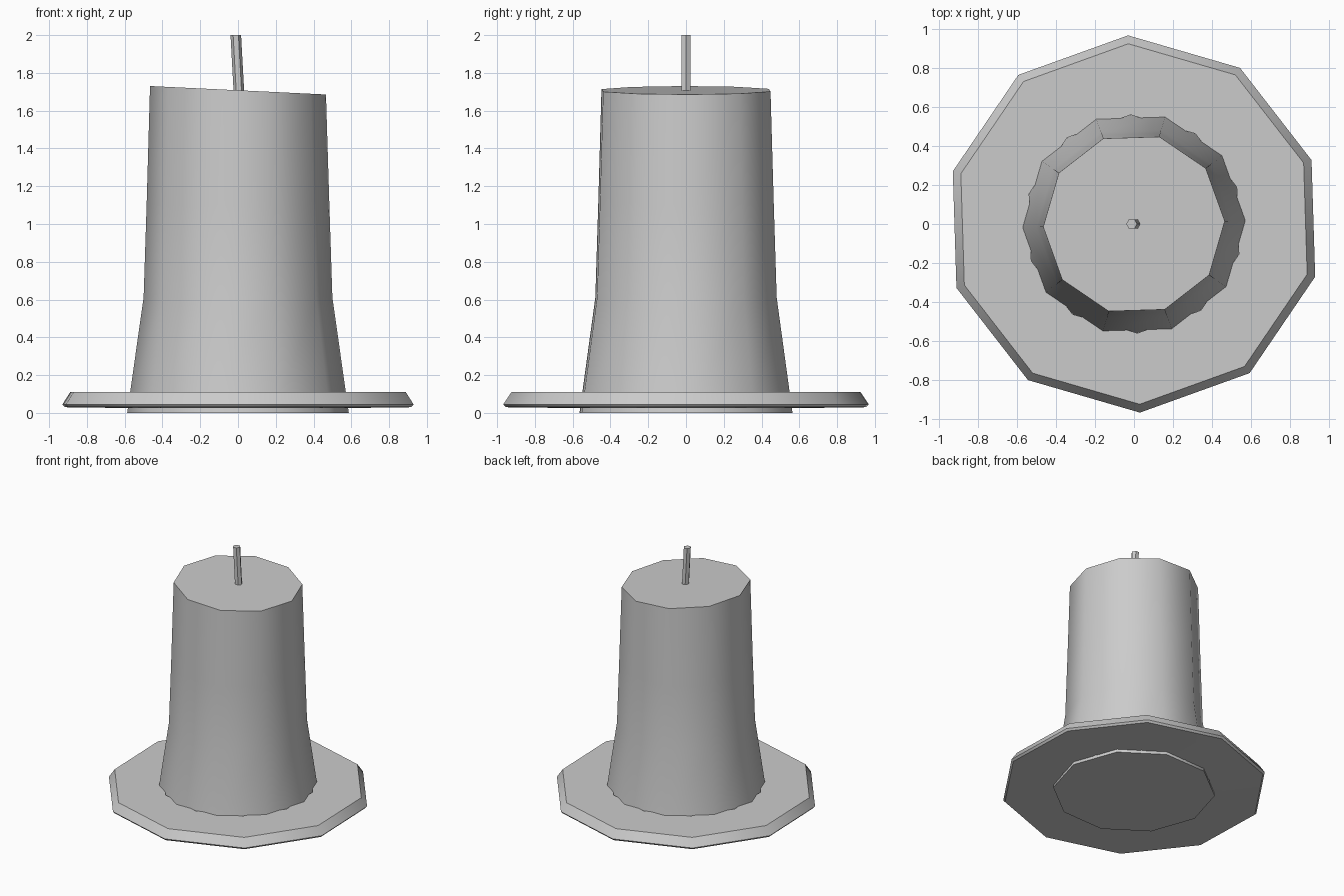
import bpy
import bmesh
from math import sin, cos, radians, tau

if "Cube" in bpy.data.objects:
    bpy.data.objects.remove(bpy.data.objects["Cube"])


def lathe(name, profile, sides, phase, closed=False, tilt=0.0, lean=0.0):
    """Faceted lathe. Closed profiles form a ring, open ones get end caps.
    tilt slopes the last ring along x; lean shifts the rings in x with height."""
    bm = bmesh.new()
    rings = []
    for i, (r, z) in enumerate(profile):
        slope = tilt if i == len(profile) - 1 else 0.0
        shift = lean * (z - profile[0][1])
        ring = []
        for k in range(sides):
            a = radians(phase) + tau * k / sides
            x, y = r * cos(a), r * sin(a)
            ring.append(bm.verts.new((x + shift, y, z + slope * x)))
        rings.append(ring)
    pairs = list(zip(rings, rings[1:]))
    if closed:
        pairs.append((rings[-1], rings[0]))
    else:
        bm.faces.new(rings[0])
        bm.faces.new(rings[-1])
    for low, high in pairs:
        for k in range(sides):
            n = (k + 1) % sides
            bm.faces.new((low[k], low[n], high[n], high[k]))
    bmesh.ops.recalc_face_normals(bm, faces=bm.faces)
    mesh = bpy.data.meshes.new(name)
    bm.to_mesh(mesh)
    bm.free()
    obj = bpy.data.objects.new(name, mesh)
    bpy.context.collection.objects.link(obj)
    bpy.ops.object.select_all(action='DESELECT')
    obj.select_set(True)
    bpy.context.view_layer.objects.active = obj
    bpy.ops.object.shade_smooth_by_angle(angle=radians(40))
    return obj


# Wax body: flared foot, slanted top
lathe("candle_body",
      [(0.587, 0.0), (0.50, 0.61), (0.484, 1.1), (0.466, 1.708)],
      10, 1.8, tilt=-0.048)

# Dish: bevelled ring around the foot
lathe("dish",
      [(0.56, 0.025), (0.955, 0.03), (0.968, 0.045), (0.925, 0.11), (0.56, 0.11)],
      10, 19.8, closed=True)

# Wick: thin leaning hexagonal rod
wick = lathe("wick", [(0.028, 1.66), (0.028, 2.0)], 6, 0, lean=-0.055)
wick.location.x = 0.007
